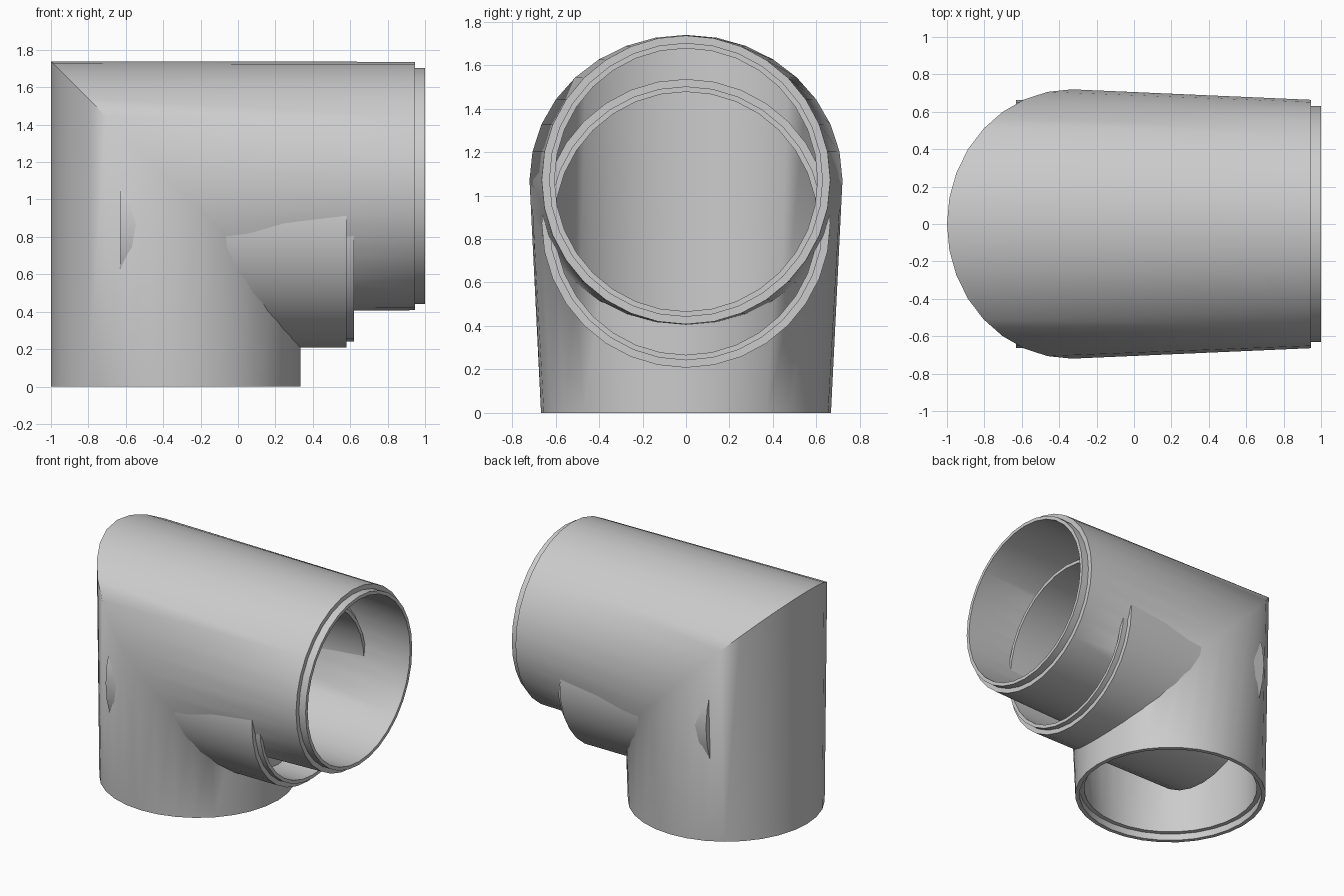
import bpy, bmesh, math
from mathutils import Vector

if "Cube" in bpy.data.objects:
    bpy.data.objects.remove(bpy.data.objects["Cube"])

N = 32          # sides of every pipe
CX = -0.333     # axis of the vertical leg
CZ = 1.072      # axis of the horizontal leg


def ring(fn):
    return [Vector(fn(math.cos(a), math.sin(a)))
            for a in (2 * math.pi * i / N for i in range(N))]


def vertical(r, z):
    return ring(lambda c, s: (CX + r * c, r * s, z))


def mitre(r, ry):
    return ring(lambda c, s: (CX + r * c, ry * s, CZ - r * c))


def horizontal(r, x, zc=CZ):
    return ring(lambda c, s: (x, r * s, zc - r * c))


def loft(name, rings):
    """Skin a closed cycle of rings into a solid hollow pipe."""
    bm = bmesh.new()
    vs = [[bm.verts.new(p) for p in r] for r in rings]
    for k, a in enumerate(vs):
        b = vs[(k + 1) % len(vs)]
        for i in range(N):
            j = (i + 1) % N
            bm.faces.new((a[i], a[j], b[j], b[i]))
    bmesh.ops.recalc_face_normals(bm, faces=bm.faces)
    me = bpy.data.meshes.new(name)
    bm.to_mesh(me)
    bm.free()
    ob = bpy.data.objects.new(name, me)
    bpy.context.collection.objects.link(ob)
    bpy.ops.object.select_all(action='DESELECT')
    ob.select_set(True)
    bpy.context.view_layer.objects.active = ob
    bpy.ops.object.shade_smooth_by_angle(angle=math.radians(50))
    return ob


# Mitred elbow: socket at the bottom, stepped lip at the side opening
loft("elbow_pipe", [
    vertical(0.667, 0), mitre(0.667, 0.72), horizontal(0.664, 0.945),
    horizontal(0.63, 0.945), horizontal(0.63, 1.0), horizontal(0.605, 1.0),
    mitre(0.605, 0.655), vertical(0.605, 0.05), vertical(0.637, 0.05),
    vertical(0.637, 0),
])

# Lower branch pipe running through the elbow, with the same stepped lip
LZ = 0.872
loft("branch_pipe", [
    horizontal(r, x, LZ) for r, x in (
        (0.664, -0.63), (0.664, 0.58), (0.63, 0.58),
        (0.63, 0.62), (0.605, 0.62), (0.605, -0.63))
])
